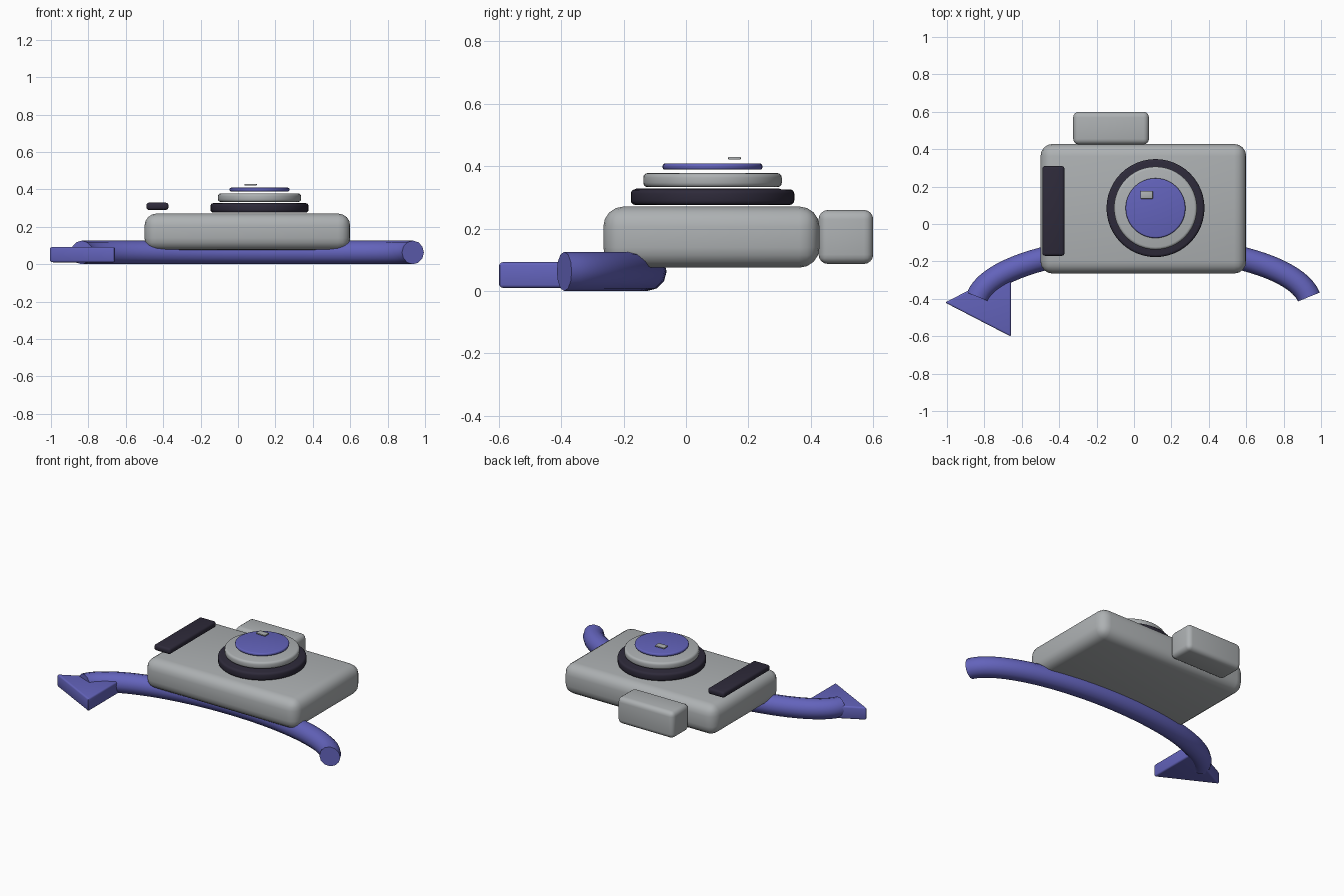
import bpy, bmesh, math

if "Cube" in bpy.data.objects:
    bpy.data.objects.remove(bpy.data.objects["Cube"])


def material(name, rgb):
    m = bpy.data.materials.new(name)
    m.diffuse_color = (*rgb, 1)
    m.use_nodes = True
    m.node_tree.nodes["Principled BSDF"].inputs["Base Color"].default_value = m.diffuse_color
    return m


GREY = material("light grey", (0.42, 0.44, 0.45))
DARK = material("dark charcoal", (0.027, 0.023, 0.042))
BLUE = material("violet blue", (0.125, 0.125, 0.50))


def finish(bm, name, mat, bevel, segments, angle=35):
    """Turn a bmesh into a rounded, smooth-shaded object."""
    bmesh.ops.recalc_face_normals(bm, faces=bm.faces)
    me = bpy.data.meshes.new(name)
    bm.to_mesh(me)
    bm.free()
    ob = bpy.data.objects.new(name, me)
    bpy.context.collection.objects.link(ob)
    me.materials.append(mat)
    if bevel:
        b = ob.modifiers.new("rounding", 'BEVEL')
        b.width, b.segments = bevel, segments
        b.limit_method, b.angle_limit = 'ANGLE', math.radians(40)
    bpy.ops.object.select_all(action='DESELECT')
    ob.select_set(True)
    bpy.context.view_layer.objects.active = ob
    if bevel:
        bpy.ops.object.modifier_apply(modifier="rounding")
    bpy.ops.object.shade_smooth_by_angle(angle=math.radians(angle))
    return ob


def box(name, mat, lo, hi, bevel, segments=4):
    bm = bmesh.new()
    bmesh.ops.create_cube(bm, size=1)
    for v in bm.verts:
        v.co = [(a + b) / 2 + c * (b - a) for a, b, c in zip(lo, hi, v.co)]
    return finish(bm, name, mat, bevel, segments)


def disc(name, mat, radius, z0, z1, bevel):
    bm = bmesh.new()
    bmesh.ops.create_cone(bm, cap_ends=True, segments=48, radius1=radius,
                          radius2=radius, depth=z1 - z0)
    bmesh.ops.translate(bm, verts=bm.verts, vec=(0.115, 0.085, (z0 + z1) / 2))
    return finish(bm, name, mat, bevel, 3)


# Camera body, flash block and hand grip
box("camera_body", GREY, (-0.5, -0.265, 0.075), (0.6, 0.428, 0.271), 0.065)
box("flash_block", GREY, (-0.325, 0.425, 0.087), (0.08, 0.6, 0.26), 0.03)
box("hand_grip", DARK, (-0.49, -0.17, 0.29), (-0.372, 0.31, 0.329), 0.014, 3)

# Stacked lens discs and the small glint plate
disc("lens_outer_ring", DARK, 0.262, 0.276, 0.326, 0.014)
disc("lens_barrel", GREY, 0.222, 0.333, 0.378, 0.014)
disc("lens_glass", BLUE, 0.16, 0.389, 0.409, 0.008)
box("lens_glint", GREY, (0.035, 0.135, 0.421), (0.101, 0.176, 0.430), 0.003, 2)

# Curved arrow shaft: a tube swept along part of an ellipse
CX, CY, CZ, A, B, R = 0.05, -0.433, 0.063, 0.894, 0.308, 0.063
STEPS, SIDES = 40, 12
bm = bmesh.new()
rings = []
for i in range(STEPS + 1):
    t = math.radians(8 + 164 * i / STEPS)
    nx, ny = math.cos(t) / A, math.sin(t) / B
    n = math.hypot(nx, ny)
    ring = []
    for j in range(SIDES):
        u = 2 * math.pi * j / SIDES
        d = R * math.cos(u) / n
        ring.append(bm.verts.new((CX + A * math.cos(t) + nx * d,
                                  CY + B * math.sin(t) + ny * d,
                                  CZ + R * math.sin(u))))
    rings.append(ring)
for r, s in zip(rings, rings[1:]):
    for j in range(SIDES):
        k = (j + 1) % SIDES
        bm.faces.new((r[j], r[k], s[k], s[j]))
bm.faces.new(rings[0])
bm.faces.new(rings[-1])
finish(bm, "arrow_shaft", BLUE, 0, 0, 40)

# Triangular arrow head
bm = bmesh.new()
base = bm.faces.new([bm.verts.new((x, y, 0.01)) for x, y in
                     ((-1.01, -0.42), (-0.658, -0.602), (-0.658, -0.238))])
up = bmesh.ops.extrude_face_region(bm, geom=[base])["geom"]
bmesh.ops.translate(bm, vec=(0, 0, 0.083),
                    verts=[g for g in up if isinstance(g, bmesh.types.BMVert)])
finish(bm, "arrow_head", BLUE, 0.01, 3)
